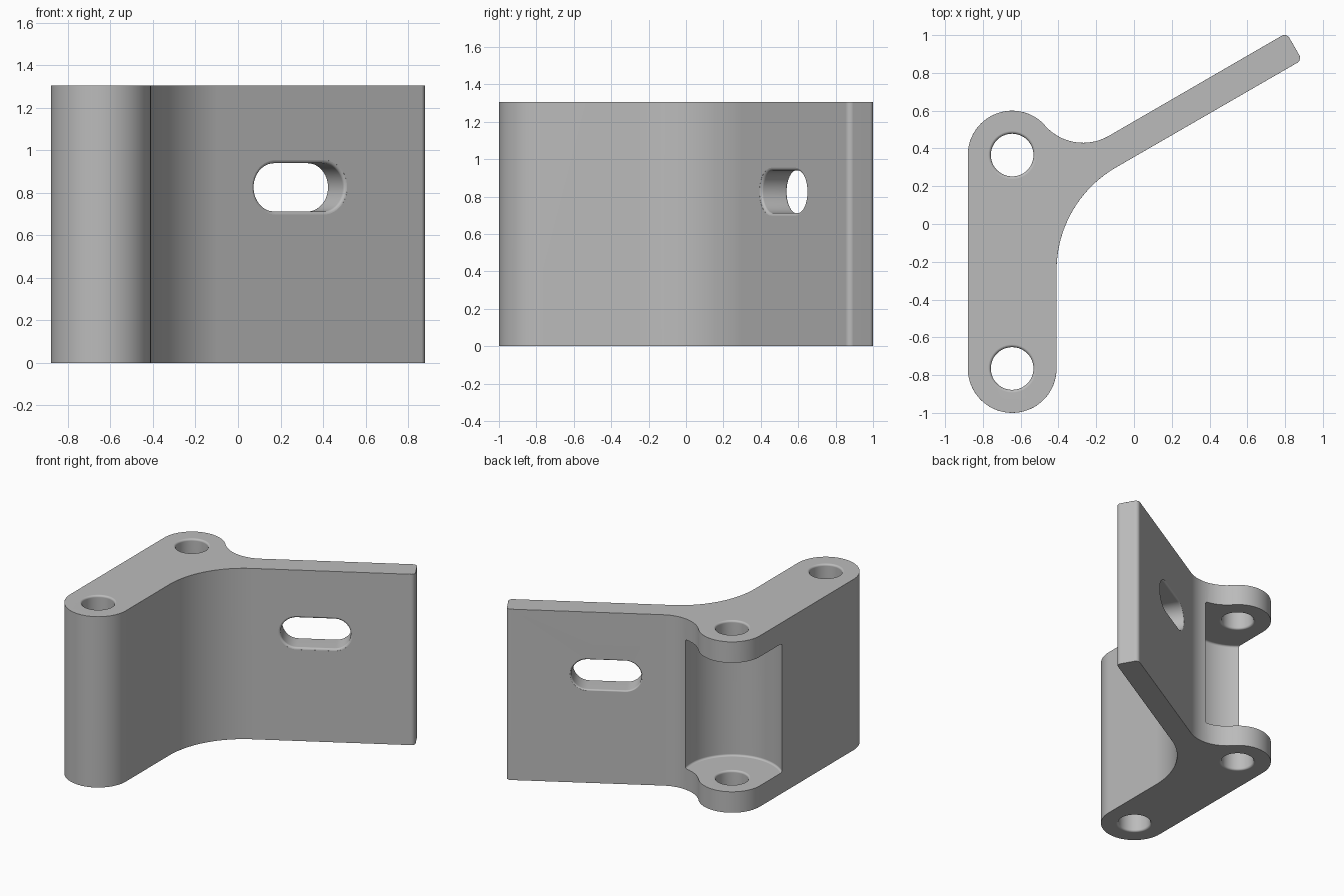
import bpy, bmesh
from math import sin, cos, pi, radians
from mathutils import Matrix, Vector

if "Cube" in bpy.data.objects:
    bpy.data.objects.remove(bpy.data.objects["Cube"], do_unlink=True)

HEIGHT = 1.305
EDGE = 0.015                       # rounding of the outer edges
ALONG = Vector((cos(pi / 6), sin(pi / 6), 0))   # direction of the flange
ACROSS = Vector((-sin(pi / 6), cos(pi / 6), 0))  # flange normal
FRONT_PIN = Vector((-0.645, -0.765, 0))
REAR_PIN = Vector((-0.645, 0.365, 0))

grey = bpy.data.materials.new("plain grey")
grey.use_nodes = True
grey.diffuse_color = (0.5, 0.5, 0.5, 1)
grey.node_tree.nodes["Principled BSDF"].inputs["Base Color"].default_value = (0.5, 0.5, 0.5, 1)


def arc(center, radius, start, end, steps):
    return [Vector((center[0] + radius * cos(radians(start + (end - start) * i / steps)),
                    center[1] + radius * sin(radians(start + (end - start) * i / steps)), 0))
            for i in range(steps + 1)]


def loft(name, rings):
    """Closed solid through matching rings of points, bottom to top."""
    bm = bmesh.new()
    loops = [[bm.verts.new(p) for p in ring] for ring in rings]
    n = len(loops[0])
    bm.faces.new(loops[0][::-1])
    bm.faces.new(loops[-1])
    for low, high in zip(loops, loops[1:]):
        for i in range(n):
            j = (i + 1) % n
            bm.faces.new((low[i], low[j], high[j], high[i]))
    bmesh.ops.recalc_face_normals(bm, faces=bm.faces)
    mesh = bpy.data.meshes.new(name)
    bm.to_mesh(mesh)
    bm.free()
    mesh.materials.append(grey)
    obj = bpy.data.objects.new(name, mesh)
    bpy.context.collection.objects.link(obj)
    return obj


def cutter(name, radius, half_depth, matrix, half_length=0.0, flare=True, steps=24):
    """Round or slotted cutter, flared at its mouths or rounded at its ends."""
    sign = 1 if flare else -1
    levels = []
    for k in range(5):
        a = k * pi / 8
        levels.append((radius + sign * EDGE * (1 - cos(a)), half_depth - EDGE * (1 - sin(a))))
    if flare:
        levels.append((radius + EDGE, half_depth + 0.05))
    levels = [(r, -z) for r, z in reversed(levels)] + levels
    rings = []
    for r, z in levels:
        right = arc((half_length, 0), r, -90, 90, steps)
        left = arc((-half_length, 0), r, 90, 270, steps)
        if not half_length:
            right, left = right[:-1], left[:-1]
        rings.append([matrix @ (p + Vector((0, 0, z))) for p in right + left])
    obj = loft(name, rings)
    obj.hide_render = True
    return obj


# Bracket outline: spine, inner sweep, flange tip, outer sweep, rear lug
tip = 1.205
outline = arc(FRONT_PIN, 0.235, 180, 360, 32)
outline += arc((0.22, -0.246), 0.63, 180, 120, 24)
outline += arc(ALONG * (tip - 0.03) + ACROSS * 0.337, 0.03, -60, 30, 6)
outline += arc(ALONG * (tip - 0.03) + ACROSS * 0.442, 0.03, 30, 120, 6)
outline += arc((-0.269, 0.70), 0.27, 300, 221.7, 16)
outline += arc(REAR_PIN, 0.235, 41.7, 180, 24)
body = loft("hinge_bracket", [outline, [p + Vector((0, 0, HEIGHT)) for p in outline]])

bevel = body.modifiers.new("edge rounding", 'BEVEL')
bevel.width = EDGE
bevel.segments = 3
bevel.limit_method = 'ANGLE'
bevel.angle_limit = radians(40)

# Pocket behind the lugs, pin holes and the flange slot
mid = Vector((0, 0, HEIGHT / 2))
lug = 0.16
slot_at = ALONG * 0.512 + ACROSS * 0.39 + Vector((0, 0, 0.826))
slot_frame = Matrix((ALONG, Vector((0, 0, 1)), -ACROSS)).transposed().to_4x4()
cutters = [
    cutter("lug_pocket", 0.355, HEIGHT / 2 - lug, Matrix.Translation(REAR_PIN + mid),
           flare=False, steps=40),
    cutter("front_pin_hole", 0.113, HEIGHT / 2, Matrix.Translation(FRONT_PIN + mid)),
    cutter("flange_slot", 0.1135, 0.0825, Matrix.Translation(slot_at) @ slot_frame,
           half_length=0.13),
]
for name, z in (("lower_lug_hole", lug / 2), ("upper_lug_hole", HEIGHT - lug / 2)):
    cutters.append(cutter(name, 0.113, lug / 2,
                          Matrix.Translation(REAR_PIN + Vector((0, 0, z)))))

for tool in cutters:
    cut = body.modifiers.new(tool.name, 'BOOLEAN')
    cut.operation = 'DIFFERENCE'
    cut.solver = 'EXACT'
    cut.object = tool

# Bake the cuts, drop the cutters and smooth the rounded surfaces
bpy.ops.object.select_all(action='DESELECT')
body.select_set(True)
bpy.context.view_layer.objects.active = body
for name in [m.name for m in body.modifiers]:
    bpy.ops.object.modifier_apply(modifier=name)
for tool in cutters:
    bpy.data.objects.remove(tool, do_unlink=True)
bpy.ops.object.shade_smooth_by_angle(angle=radians(35))
weighted = body.modifiers.new("flat face shading", 'WEIGHTED_NORMAL')
weighted.keep_sharp = True
